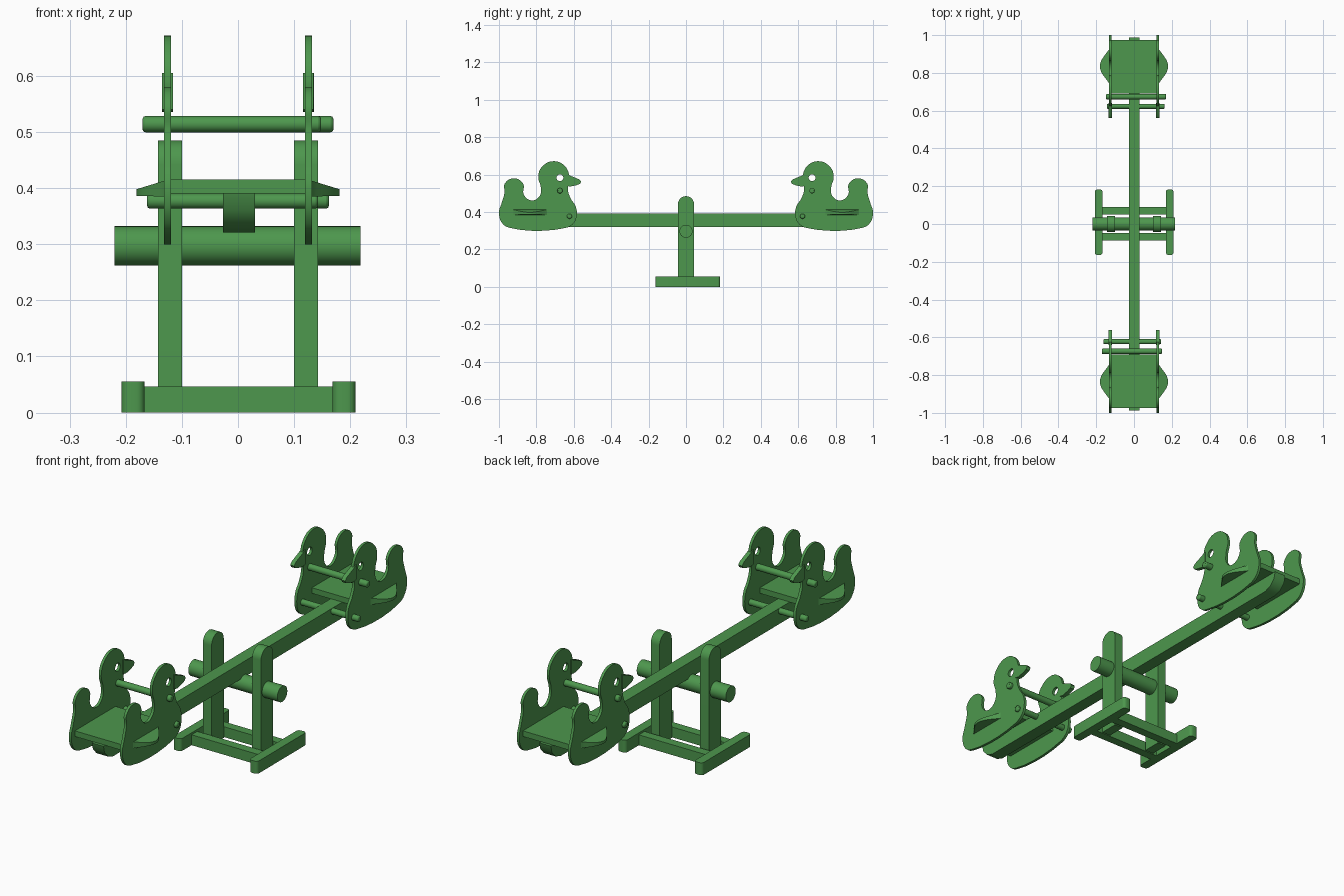
import bpy, bmesh
from math import pi, sin, cos, radians
from mathutils import Matrix

cube = bpy.data.objects.get("Cube")
if cube:
    bpy.data.objects.remove(cube)

green = bpy.data.materials.new("painted_green")
green.use_nodes = True
colour = (0.075, 0.31, 0.075, 1)
green.diffuse_color = colour
green.node_tree.nodes["Principled BSDF"].inputs["Base Color"].default_value = colour

# Local x, y, z become world y, z, x: side profiles are extruded across x
SIDE = Matrix.Rotation(pi / 2, 4, "Z") @ Matrix.Rotation(pi / 2, 4, "X")
TURN = Matrix.Rotation(pi, 4, "Z")


def finish(obj, matrix=Matrix(), bevel=0):
    obj.matrix_world = matrix
    obj.data.materials.clear()
    obj.data.materials.append(green)
    bpy.ops.object.select_all(action="DESELECT")
    obj.select_set(True)
    bpy.context.view_layer.objects.active = obj
    if bevel:
        mod = obj.modifiers.new("soft_edges", "BEVEL")
        mod.width, mod.segments, mod.limit_method = bevel, 2, "ANGLE"
        mod.angle_limit = radians(40)
    bpy.ops.object.shade_smooth_by_angle(angle=radians(35))
    return obj


def prism(name, outline, low, high, matrix=Matrix(), shape=None):
    """Extrude a flat outline from low to high along local z."""
    bm = bmesh.new()
    face = bm.faces.new([bm.verts.new((x, y, low)) for x, y in outline])
    top = bmesh.ops.extrude_face_region(bm, geom=[face])["geom"]
    for v in top:
        if isinstance(v, bmesh.types.BMVert):
            v.co.z = high
    if shape:
        for v in bm.verts:
            shape(v)
    bmesh.ops.recalc_face_normals(bm, faces=bm.faces)
    mesh = bpy.data.meshes.new(name)
    bm.to_mesh(mesh)
    bm.free()
    obj = bpy.data.objects.new(name, mesh)
    bpy.context.collection.objects.link(obj)
    return finish(obj, matrix)


def box(name, x, y, z, matrix=Matrix()):
    rect = [(x[0], y[0]), (x[1], y[0]), (x[1], y[1]), (x[0], y[1])]
    return prism(name, rect, z[0], z[1], matrix)


def rod(name, x0, x1, y, z, radius, matrix=Matrix(), bevel=0):
    bpy.ops.mesh.primitive_cylinder_add(vertices=32, radius=radius, depth=x1 - x0)
    obj = bpy.context.object
    obj.name = name
    place = Matrix.Translation(((x0 + x1) / 2, y, z)) @ Matrix.Rotation(pi / 2, 4, "Y")
    return finish(obj, matrix @ place, bevel)


def arc(cx, cy, r, start, end, steps=12):
    return [(cx + r * cos(start + (end - start) * i / steps),
             cy + r * sin(start + (end - start) * i / steps)) for i in range(steps + 1)]


# Bird silhouette in y and z, smoothed by automatic handles
BODY = [(.585, .375), (.605, .335), (.645, .315), (.94, .315), (.98, .337), (1, .395),
        (.985, .45), (.97, .505), (.97, .55), (.92, .58), (.87, .55), (.868, .495),
        (.826, .462), (.783, .485), (.776, .53), (.79, .59), (.77, .642), (.705, .672),
        (.645, .643), (.624, .585), (.632, .52), (.615, .47), (.59, .43)]
BEAK = [(.64, .605), (.62, .595), (.57, .574), (.56, .562), (.567, .55),
        (.59, .542), (.62, .536), (.64, .54)]


def bird_plate(name, x, matrix):
    curve = bpy.data.curves.new(name, "CURVE")
    curve.dimensions, curve.fill_mode = "2D", "BOTH"
    curve.extrude, curve.resolution_u = 0.006, 5
    eye = arc(.674, .583, .018, 0, 1.75 * pi, 7)
    for points in (BODY, eye):
        spline = curve.splines.new("BEZIER")
        spline.bezier_points.add(len(points) - 1)
        spline.use_cyclic_u = True
        for point, (u, v) in zip(spline.bezier_points, points):
            point.co = (u, v, 0)
            point.handle_left_type = point.handle_right_type = "AUTO"
    obj = bpy.data.objects.new(name, curve)
    bpy.context.collection.objects.link(obj)
    bpy.ops.object.select_all(action="DESELECT")
    obj.select_set(True)
    bpy.context.view_layer.objects.active = obj
    bpy.ops.object.convert(target="MESH")
    finish(bpy.context.object, matrix @ Matrix.Translation((x, 0, 0)) @ SIDE)


def footrest(name, side, matrix):
    """Bulging wing step that thins towards its tip."""
    steps = 16
    outline = [(side * (.125 + .056 * sin(pi * i / steps) ** 1.4), .73 + .21 * i / steps)
               for i in range(steps + 1)]

    def taper(v):
        out = (abs(v.co.x) - .125) / .056
        v.co.z = .4 + (v.co.z - .4) * (1 - .6 * out) - .008 * out

    prism(name, outline, .385, .415, matrix, taper)


# Seats with their bird sides, one at each end
for end, turn in (("back", Matrix()), ("front", TURN)):
    box(end + "_seat", (-.122, .122), (.69, .975), (.39, .415), turn)
    rod(end + "_handle_bar", -.148, .17, .674, .514, .0145, turn, .005)
    rod(end + "_foot_bar", -.143, .162, .623, .377, .0135, turn, .005)
    for label, side in (("a", 1), ("b", -1)):
        x = side * .1255
        bird_plate(f"{end}_bird_side_{label}", x, turn)
        prism(f"{end}_beak_{label}", BEAK, x - .0095, x + .0095, turn @ SIDE)
        footrest(f"{end}_footrest_{label}", side, turn)

# Long plank with undercut ends
half = [(.92, .321), (.955, .333), (.98, .36), (.988, .391)]
plank = half + [(-y, z) for y, z in reversed(half)]
prism("plank", plank, -.027, .03, SIDE)

# Axle and its two round-topped posts
rod("axle", -.22, .218, 0, .297, .035)
post = [(-.043, 0), (.043, 0)] + arc(0, .442, .043, 0, pi, 16)
for label, x in (("left", .1), ("right", -.143)):
    prism(label + "_post", post, x, x + .043, SIDE)

# Ground frame: skids with rounded ends joined by two cross bars
for label, x in (("left", .189), ("right", -.187)):
    r, w = .014, .0205
    corners = [(w - r, .183 - r), (r - w, .183 - r), (r - w, r - .164), (w - r, r - .164)]
    skid = []
    for i, (cx, cy) in enumerate(corners):
        skid += arc(x + cx, cy, r, i * pi / 2, (i + 1) * pi / 2, 5)
    prism(label + "_skid", skid, 0, .055)
for label, y in (("back", .05), ("front", -.088)):
    box(label + "_cross_bar", (-.17, .17), (y, y + .04), (0, .046))
